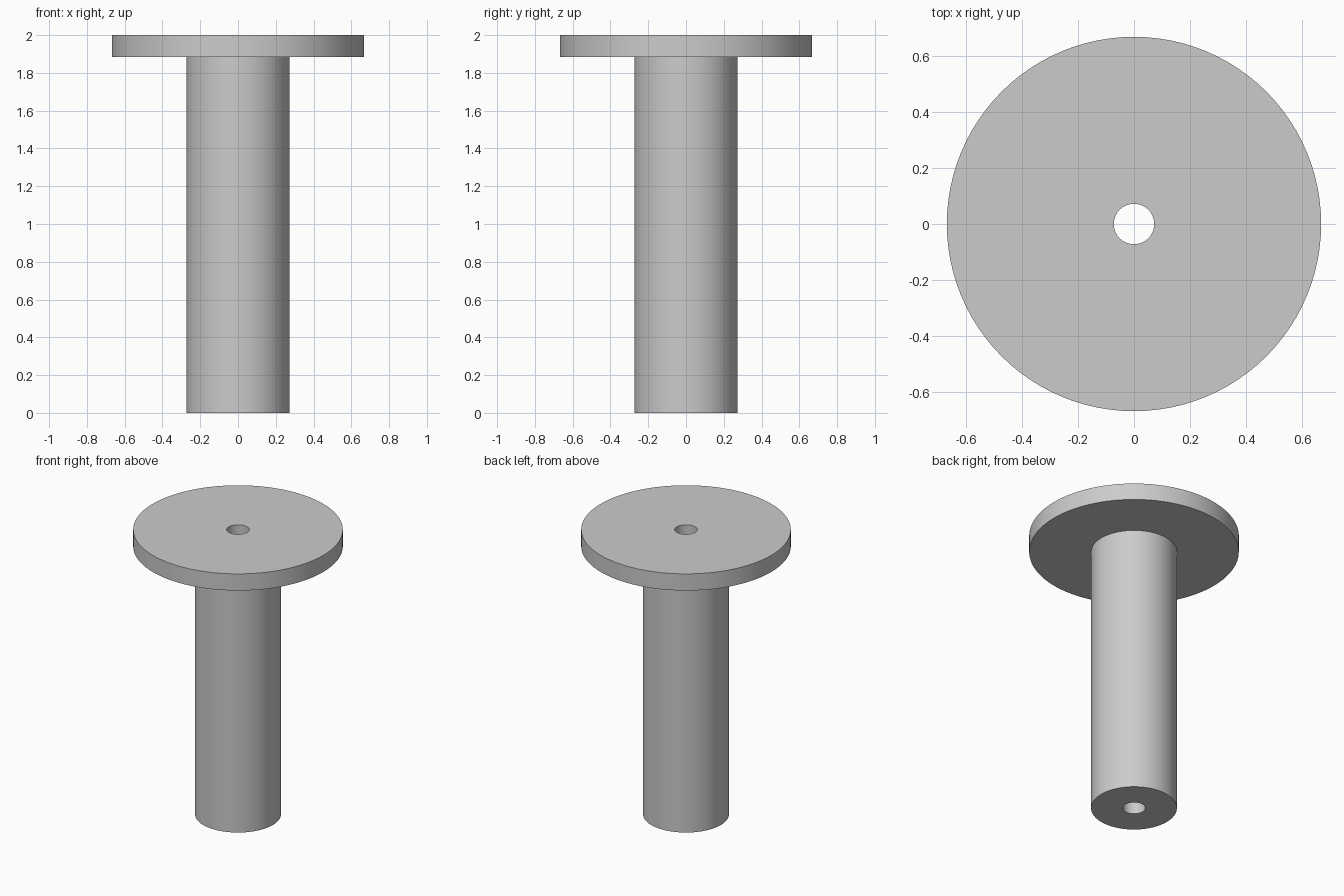
import bpy
import bmesh
import math

cube = bpy.data.objects.get("Cube")
if cube:
    bpy.data.objects.remove(cube, do_unlink=True)

HEIGHT = 2.0
FLANGE_BOTTOM = 1.883
FLANGE_RADIUS = 0.667
SHAFT_RADIUS = 0.273
BORE_RADIUS = 0.072
SIDES = 96

# Single plain grey
grey = bpy.data.materials.new("plain grey")
grey.use_nodes = True
colour = (0.6, 0.6, 0.6, 1.0)
grey.diffuse_color = colour
grey.node_tree.nodes["Principled BSDF"].inputs["Base Color"].default_value = colour


def revolve(name, profile):
    """Turn a closed (radius, height) profile around the z axis."""
    bm = bmesh.new()
    verts = [bm.verts.new((r, 0, z)) for r, z in profile]
    edges = [bm.edges.new((v, verts[(i + 1) % len(verts)]))
             for i, v in enumerate(verts)]
    bmesh.ops.spin(bm, geom=verts + edges, cent=(0, 0, 0), axis=(0, 0, 1),
                   angle=math.tau, steps=SIDES, use_merge=True)
    bmesh.ops.remove_doubles(bm, verts=bm.verts[:], dist=0.0001)
    bmesh.ops.recalc_face_normals(bm, faces=bm.faces[:])
    mesh = bpy.data.meshes.new(name)
    bm.to_mesh(mesh)
    bm.free()
    mesh.materials.append(grey)
    obj = bpy.data.objects.new(name, mesh)
    bpy.context.collection.objects.link(obj)
    bpy.ops.object.select_all(action='DESELECT')
    obj.select_set(True)
    bpy.context.view_layer.objects.active = obj
    bpy.ops.object.shade_smooth_by_angle(angle=math.radians(30))
    return obj


# Shaft and wide flange in one solid, with a bore right through
revolve("flanged_bushing", [
    (BORE_RADIUS, 0),
    (SHAFT_RADIUS, 0),
    (SHAFT_RADIUS, FLANGE_BOTTOM),
    (FLANGE_RADIUS, FLANGE_BOTTOM),
    (FLANGE_RADIUS, HEIGHT),
    (BORE_RADIUS, HEIGHT),
])
